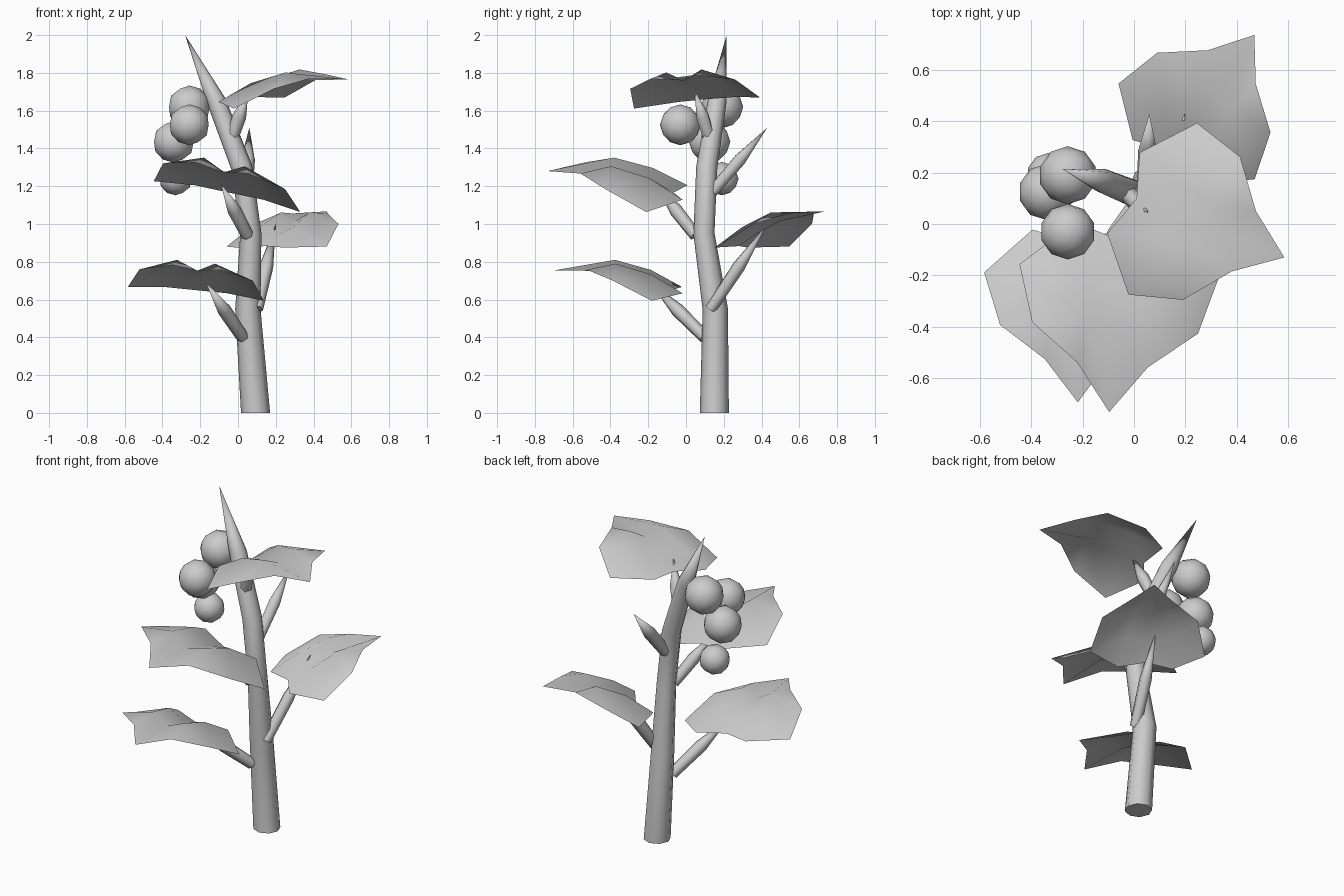
import bpy
import bmesh
from math import pi, cos, sin
from mathutils import Vector

cube = bpy.data.objects.get("Cube")
if cube:
    bpy.data.objects.remove(cube, do_unlink=True)

# One plain grey for the whole plant
GREY = (0.6, 0.6, 0.6, 1)
grey = bpy.data.materials.new("plain grey")
grey.use_nodes = True
grey.diffuse_color = GREY
grey.node_tree.nodes["Principled BSDF"].inputs["Base Color"].default_value = GREY


def finish(bm, name, angle=pi / 3):
    """Turn a bmesh into a smooth shaded, coloured object."""
    mesh = bpy.data.meshes.new(name)
    bm.to_mesh(mesh)
    bm.free()
    mesh.materials.append(grey)
    obj = bpy.data.objects.new(name, mesh)
    bpy.context.collection.objects.link(obj)
    bpy.ops.object.select_all(action="DESELECT")
    obj.select_set(True)
    bpy.context.view_layer.objects.active = obj
    bpy.ops.object.shade_smooth_by_angle(angle=angle)


def spike(name, path, radii, sides=8):
    """Round tube along a path that closes in a point at the last position."""
    bm = bmesh.new()
    path = [Vector(p) for p in path]
    rings = []
    for i, (p, r) in enumerate(zip(path[:-1], radii)):
        along = path[i + 1] - path[max(i - 1, 0)]
        if p.z == 0:
            along = Vector((0, 0, 1))
        side = along.cross(Vector((0, 1, 0))).normalized()
        other = along.cross(side).normalized()
        turns = [2 * pi * k / sides for k in range(sides)]
        rings.append([bm.verts.new(p + r * (cos(t) * side + sin(t) * other)) for t in turns])
    tip = bm.verts.new(path[-1])
    bm.faces.new(rings[0])
    for k in range(sides):
        n = (k + 1) % sides
        for low, high in zip(rings, rings[1:]):
            bm.faces.new((low[k], low[n], high[n], high[k]))
        bm.faces.new((rings[-1][k], rings[-1][n], tip))
    bmesh.ops.recalc_face_normals(bm, faces=bm.faces)
    finish(bm, name)


# Leaf pattern (along, across, height): sunken midrib, raised crown, drooping rim
RIB = [(0, 0, 0.02), (0.12, 0, 0.07), (0.3, 0, 0.12), (0.62, 0, 0.125)]
CROWN = [(0.11, 0.12, 0.115), (0.3, 0.1, 0.17)]
RIM = [(-0.055, 0.17, 0.02), (0.11, 0.36, 0), (0.315, 0.3, 0.1), (0.45, 0.127, 0.14)]


def leaf(name, base, heading, scale, roll, pitch=0):
    """Arched leaf; roll and pitch tilt it across and along its midrib."""
    bm = bmesh.new()
    base = Vector(base)
    ahead = Vector((*heading, 0)).normalized()
    left = Vector((-ahead.y, ahead.x, 0))

    def row(points, s=1):
        return [bm.verts.new(base + scale * (u * ahead + s * v * left
                             + Vector((0, 0, w + roll * s * v + pitch * u))))
                for u, v, w in points]

    rib = row(RIB)
    for s in (1, -1):
        crown, rim = row(CROWN, s), row(RIM, s)
        for face in ((rib[0], rib[1], crown[0], rim[0]),
                     (crown[0], rim[1], rim[0]),
                     (rib[1], rib[2], crown[1], crown[0]),
                     (crown[0], crown[1], rim[2], rim[1]),
                     (rib[2], rib[3], rim[3], crown[1]),
                     (crown[1], rim[3], rim[2])):
            bm.faces.new(face[::s])
    finish(bm, name)


# Main stem
spike("stem",
      [(0.093, 0.15, 0), (0.052, 0.155, 0.55), (0.068, 0.095, 0.95),
       (0.02, 0.11, 1.3), (-0.115, 0.165, 1.65), (-0.28, 0.215, 2)],
      [0.077, 0.067, 0.056, 0.056, 0.05])

# Leaf stalks and the bare shoot, each swelling slightly before the point
STALKS = {
    "lower_front_stalk": ((0.025, 0.1, 0.4), (-0.17, -0.19, 0.69)),
    "back_stalk": ((0.1, 0.13, 0.55), (0.2, 0.43, 1.0)),
    "upper_front_stalk": ((0.05, 0.05, 0.94), (-0.09, -0.16, 1.21)),
    "bare_shoot": ((0.045, 0.14, 1.17), (0.06, 0.43, 1.51)),
    "top_stalk": ((-0.04, 0.13, 1.43), (0.055, 0.045, 1.71)),
}
for name, (start, end) in STALKS.items():
    a, b = Vector(start), Vector(end)
    spike(name, [a, a.lerp(b, 0.5), b], [0.033, 0.037], 6)

# Leaves
leaf("lower_front_leaf", (-0.225, -0.075, 0.63), (0.01, -1), 1, -0.1)
leaf("upper_front_leaf", (-0.05, -0.065, 1.145), (-0.07, -1), 1.08, -0.21)
leaf("back_leaf", (0.148, 0.28, 0.865), (0.575, 0.818), 0.9, 0, 0.16)
leaf("top_leaf", (0.01, 0.1, 1.64), (0.926, -0.37), 1, 0.08)

# Berries
BERRIES = {
    "front_berry": (-0.258, -0.03, 1.525, 0.108),
    "upper_berry": (-0.258, 0.19, 1.62, 0.113),
    "middle_berry": (-0.34, 0.125, 1.435, 0.11),
    "lowest_berry": (-0.33, 0.19, 1.24, 0.088),
}
for name, (x, y, z, r) in BERRIES.items():
    bm = bmesh.new()
    bmesh.ops.create_icosphere(bm, subdivisions=2, radius=r)
    bmesh.ops.translate(bm, verts=bm.verts, vec=(x, y, z))
    finish(bm, name)
